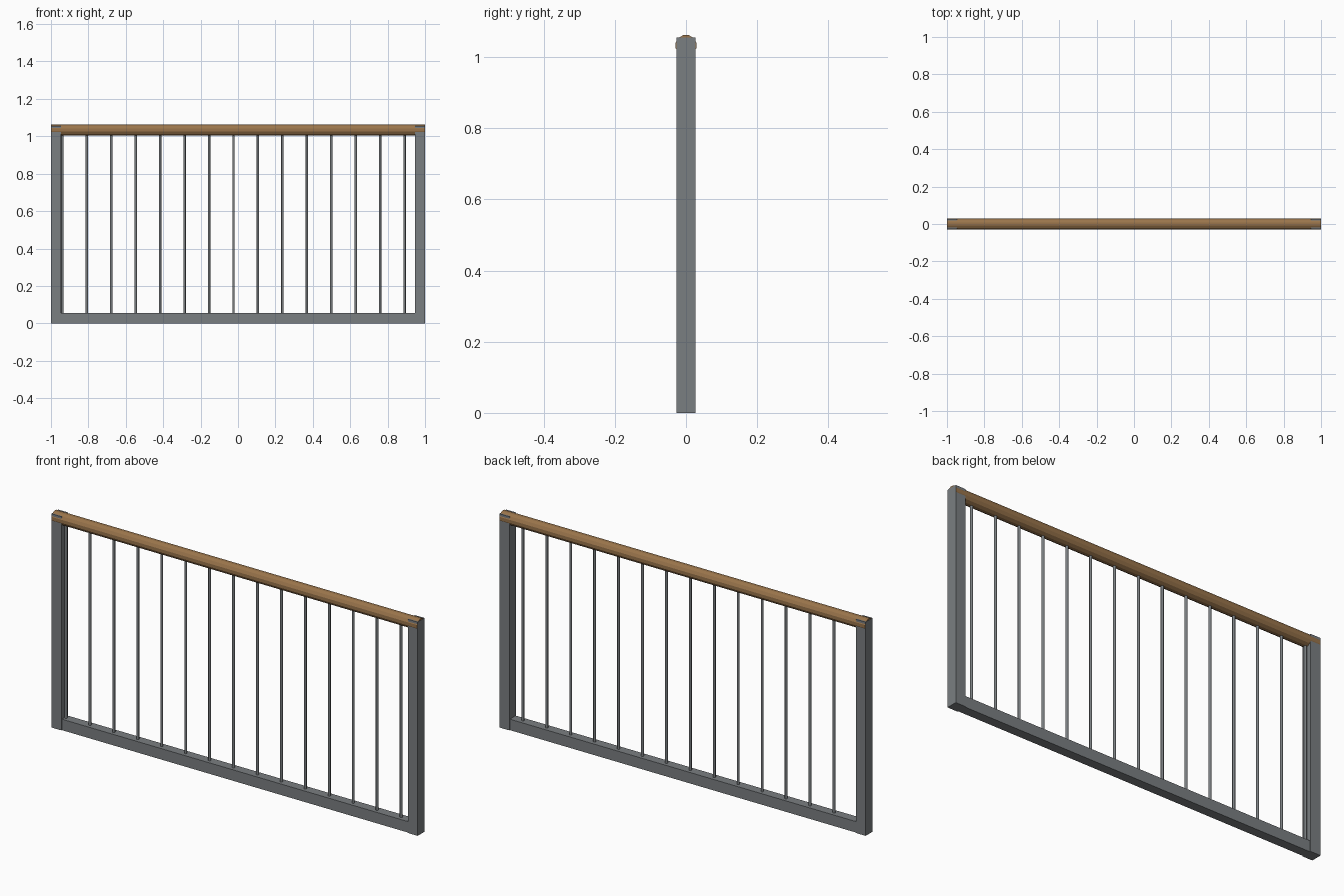
import bpy
import math

cube = bpy.data.objects.get("Cube")
if cube:
    bpy.data.objects.remove(cube, do_unlink=True)


def make_material(name, rgb):
    mat = bpy.data.materials.new(name)
    mat.use_nodes = True
    colour = (*rgb, 1.0)
    mat.diffuse_color = colour
    mat.node_tree.nodes["Principled BSDF"].inputs["Base Color"].default_value = colour
    return mat


metal = make_material("grey_metal", (0.195, 0.21, 0.22))
wood = make_material("brown_wood", (0.32, 0.175, 0.07))


def finish(name, mat):
    obj = bpy.context.object
    obj.name = name
    obj.data.materials.append(mat)
    bpy.ops.object.transform_apply(location=False, rotation=True, scale=True)
    return obj


def box(name, centre, size, mat):
    bpy.ops.mesh.primitive_cube_add(size=1, location=centre)
    bpy.context.object.scale = size
    return finish(name, mat)


def rod(name, centre, radius, length, mat, tilt=0):
    bpy.ops.mesh.primitive_cylinder_add(vertices=12, radius=radius, depth=length,
                                        location=centre, rotation=(0, tilt, 0))
    return finish(name, mat)


POST_W = 0.054
POST_H = 1.055
RAIL_Z = 1.033
BASE_H = 0.054

# End posts
for side, label in ((1, "left"), (-1, "right")):
    box(label + "_post", (side * (1 - POST_W / 2), 0, POST_H / 2),
        (POST_W, POST_W, POST_H), metal)

# Bottom rail, slightly thinner than the posts
box("bottom_rail", (0, 0, BASE_H / 2), (2 - 2 * POST_W, 0.046, BASE_H), metal)

# Faceted wooden handrail, rolled about its length so that a flat facet faces up
handrail = rod("handrail", (0, 0, RAIL_Z), 0.03, 1.998, wood, math.radians(90))
handrail.rotation_euler.x = math.radians(15)

# Evenly spaced round balusters, ending inside the handrail
for i in range(15):
    rod(f"baluster_{i + 1}", (-0.939 + i * 0.1307, 0, (BASE_H + RAIL_Z) / 2),
        0.0065, RAIL_Z - BASE_H, metal)
    bpy.ops.object.shade_smooth_by_angle(angle=math.radians(40))
